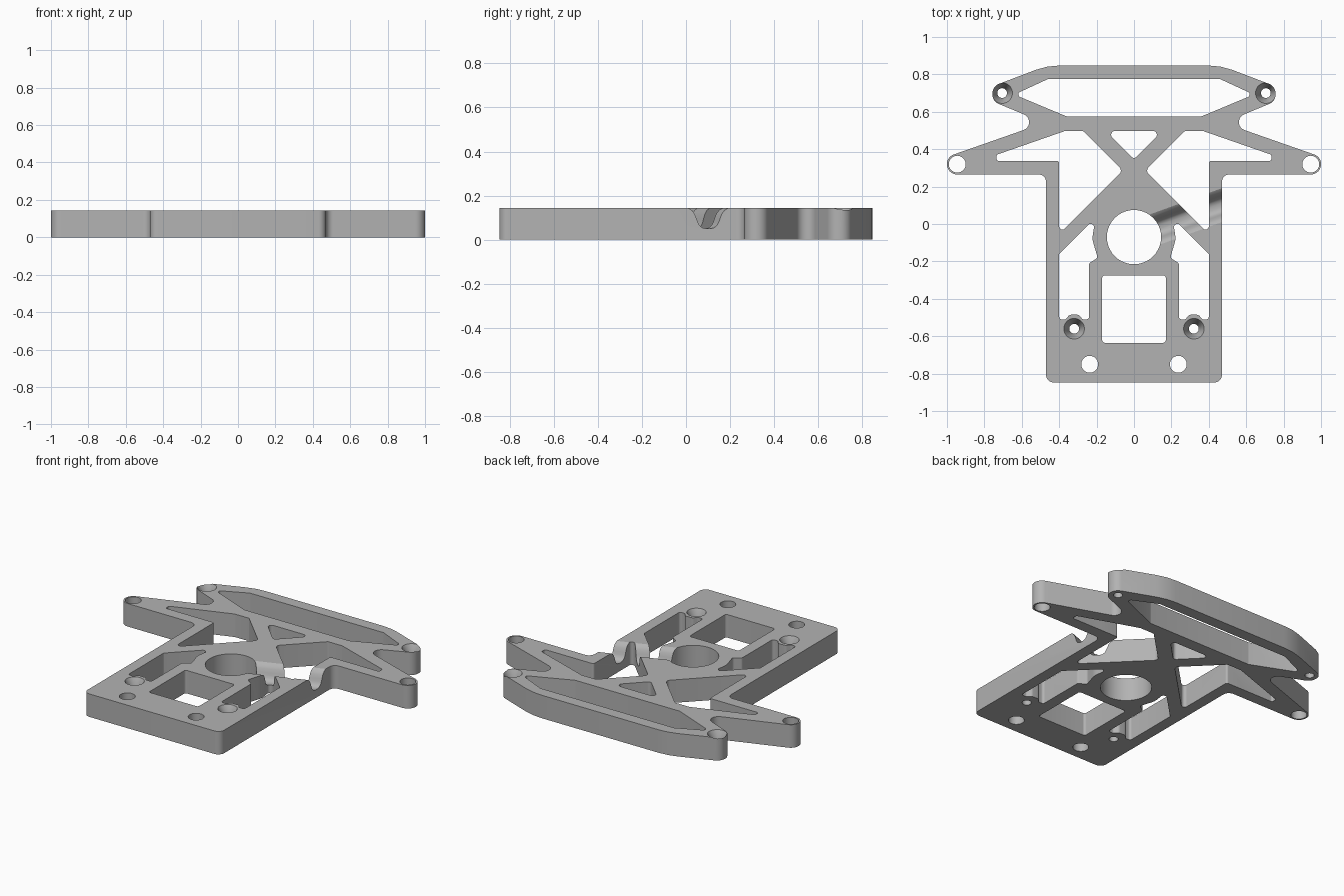
import bpy, bmesh
from math import sin, cos, tan, pi, radians, acos
from mathutils import Vector, Matrix

if "Cube" in bpy.data.objects:
    bpy.data.objects.remove(bpy.data.objects["Cube"], do_unlink=True)

H = 0.143  # plate thickness


def rounded(corners):
    """Turn (x, y, radius) corners into a closed outline with filleted corners."""
    pts = []
    for i, (x, y, r) in enumerate(corners):
        p = Vector((x, y))
        a = (Vector(corners[i - 1][:2]) - p).normalized()
        b = (Vector(corners[(i + 1) % len(corners)][:2]) - p).normalized()
        inner = acos(max(-1, min(1, a.dot(b))))
        if r == 0 or inner > radians(179):
            pts.append(p)
            continue
        t = r / tan(inner / 2)
        centre = p + (a + b).normalized() * (r / sin(inner / 2))
        start, end = p + a * t - centre, p + b * t - centre
        sweep = start.angle_signed(end)
        n = max(2, int(abs(sweep) / radians(12)) + 1)
        for k in range(n + 1):
            pts.append(centre + Matrix.Rotation(-sweep * k / n, 2) @ start)
    return pts


def mirrored(half):
    return half + [(-x, y, r) for x, y, r in reversed(half)]


def prism(name, pts, z0, z1):
    bm = bmesh.new()
    face = bm.faces.new([bm.verts.new((p[0], p[1], z0)) for p in pts])
    top = bmesh.ops.extrude_face_region(bm, geom=[face])["geom"]
    bmesh.ops.translate(bm, vec=(0, 0, z1 - z0),
                        verts=[v for v in top if isinstance(v, bmesh.types.BMVert)])
    bmesh.ops.recalc_face_normals(bm, faces=bm.faces)
    return finish(name, bm)


def lathe(name, x, y, r0, r1, z0, z1):
    bm = bmesh.new()
    bmesh.ops.create_cone(bm, cap_ends=True, segments=40, radius1=r0, radius2=r1, depth=z1 - z0,
                          matrix=Matrix.Translation((x, y, (z0 + z1) / 2)))
    return finish(name, bm)


def finish(name, bm):
    mesh = bpy.data.meshes.new(name)
    bm.to_mesh(mesh)
    bm.free()
    ob = bpy.data.objects.new(name, mesh)
    bpy.context.scene.collection.objects.link(ob)
    return ob


# Outer shape: body, two arms, two lugs and the front bar
plate = prism("chassis_plate", rounded(mirrored([
    (0.47, -0.847, 0.04), (0.47, 0.265, 0.04), (1.0, 0.265, 0.054), (1.0, 0.359, 0.054),
    (0.48, 0.541, 0.045), (0.757, 0.656, 0.055), (0.757, 0.736, 0.055), (0.465, 0.847, 0.35)])),
    0, H)

cutters = []


def through(name, pts):
    cutters.append(prism(name, pts, -0.1, H + 0.1))


# Central windows
through("bar_window", rounded(mirrored([
    (0.36, 0.575, 0.02), (0.64, 0.692, 0.015), (0.46, 0.775, 0.01)])))
through("brace_window", rounded([(0.15, 0.497, 0.02), (-0.15, 0.497, 0.02), (0, 0.345, 0.02)]))
through("square_window", rounded(mirrored([(0.17, -0.635, 0.014), (0.17, -0.275, 0.014)])))
cutters.append(lathe("centre_hole", 0, -0.07, 0.145, 0.145, -0.1, H + 0.1))

# Windows and screw holes on both sides
arm = [(0.06, 0.285, 0.025), (0.40, -0.055, 0.018), (0.40, 0.337, 0.012), (0.735, 0.337, 0.012),
       (0.735, 0.37, 0.012), (0.37, 0.497, 0.02), (0.272, 0.497, 0.01)]
pocket = [(0.24, -0.51, 0.015), (0.275, -0.51, 0.01), (0.295, -0.485, 0.02), (0.345, -0.485, 0.02),
          (0.365, -0.51, 0.01), (0.40, -0.51, 0.015), (0.40, -0.16, 0.005), (0.205, 0.035, 0.018),
          (0.224, -0.08, 0.1), (0.194, -0.18, 0.015), (0.24, -0.21, 0.015)]
for s in (-1, 1):
    for name, shape in (("arm_window", arm), ("side_pocket", pocket)):
        through(name, rounded([(s * x, y, r) for x, y, r in shape]))
    for x, y in ((0.945, 0.32), (0.237, -0.75)):
        cutters.append(lathe("plain_hole", s * x, y, 0.045, 0.045, -0.1, H + 0.1))
    for x, y in ((0.705, 0.70), (0.32, -0.56)):
        cutters.append(lathe("screw_hole", s * x, y, 0.026, 0.026, -0.1, H + 0.1))
        cutters.append(lathe("countersink", s * x, y, 0.026, 0.06, H - 0.06, H + 0.01))

# Cable groove running from the centre hole out through the left rail
half = [(0.01, 0.05), (0.025, 0.054), (0.038, 0.065), (0.045, 0.08), (0.05, 0.095),
        (0.058, 0.117), (0.07, 0.134), (0.085, H), (0.1, 0.152), (0.1, 0.2)]
groove = prism("cable_groove", half + [(-x, z) for x, z in reversed(half)], 0.08, 0.7)
along = Vector((cos(radians(20)), sin(radians(20)), 0))
across = Vector((-along.y, along.x, 0))
frame = Matrix((across, (0, 0, 1), along)).transposed().to_4x4()
groove.data.transform(Matrix.Translation((0, -0.07, 0)) @ frame)
cutters.append(groove)

# Cut everything, then remove the helpers
bpy.ops.object.select_all(action="DESELECT")
bpy.context.view_layer.objects.active = plate
plate.select_set(True)
for c in cutters:
    c.hide_render = True
    mod = plate.modifiers.new("cut", "BOOLEAN")
    mod.operation, mod.solver, mod.object = "DIFFERENCE", "EXACT", c
    bpy.ops.object.modifier_apply(modifier=mod.name)
for c in cutters:
    bpy.data.objects.remove(c, do_unlink=True)

# Colour and shading
grey = bpy.data.materials.new("plain_grey")
grey.use_nodes = True
colour = (0.45, 0.45, 0.45, 1)
grey.diffuse_color = colour
grey.node_tree.nodes["Principled BSDF"].inputs["Base Color"].default_value = colour
plate.data.materials.clear()
plate.data.materials.append(grey)
bpy.ops.object.shade_smooth_by_angle(angle=radians(28))
